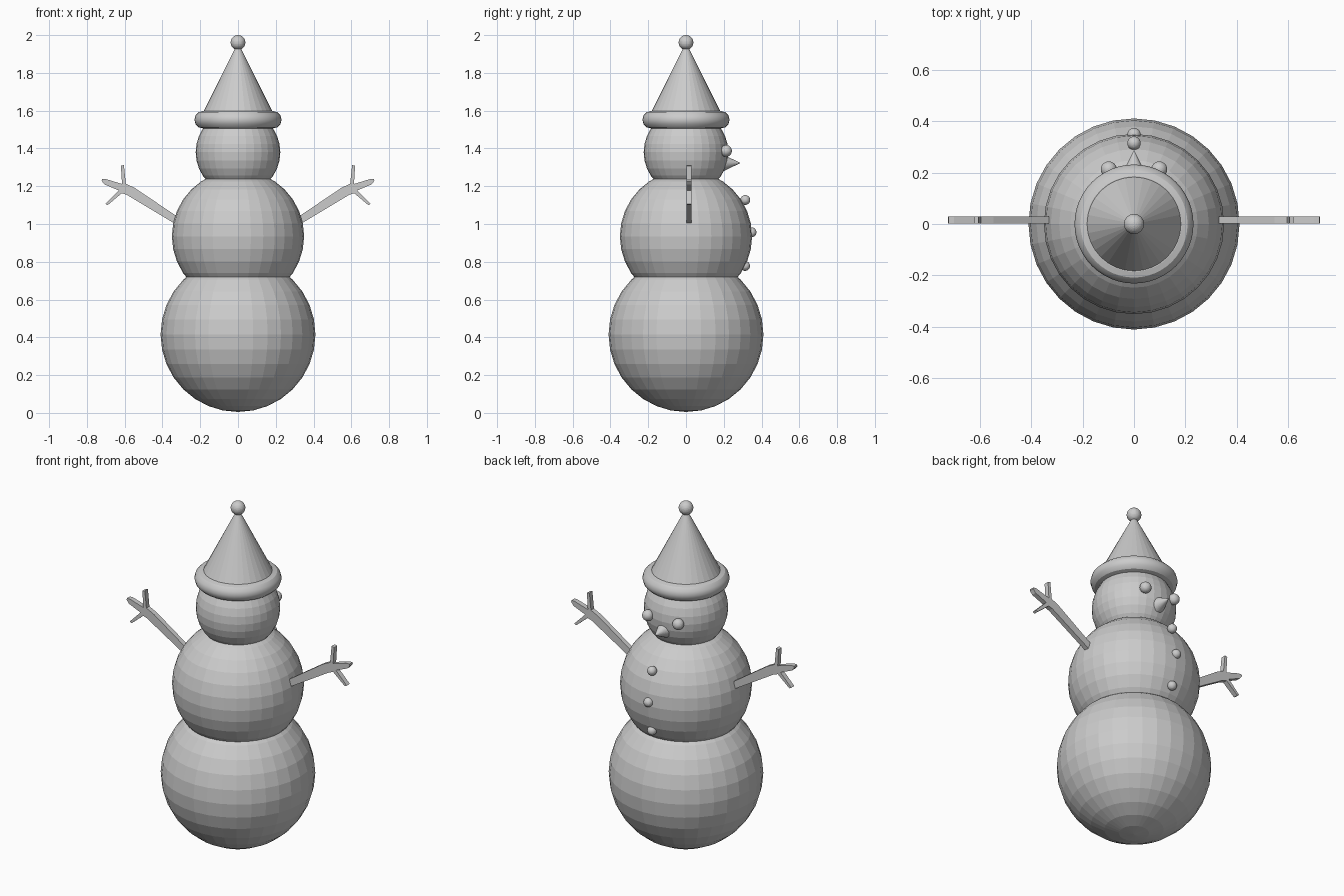
import bpy, bmesh
from math import pi

if "Cube" in bpy.data.objects:
    bpy.data.objects.remove(bpy.data.objects["Cube"])


def ball(name, r, loc, seg=32, rings=16):
    bpy.ops.mesh.primitive_uv_sphere_add(segments=seg, ring_count=rings, radius=r, location=loc)
    bpy.context.object.name = name
    return bpy.context.object


def cone(name, r, depth, loc, rot=(0, 0, 0)):
    bpy.ops.mesh.primitive_cone_add(vertices=32, radius1=r, radius2=0, depth=depth,
                                    location=loc, rotation=rot)
    bpy.context.object.name = name


# Stacked snow balls
ball("body_bottom", 0.41, (0, 0, 0.415))
ball("body_middle", 0.35, (0, 0, 0.935))
ball("head", 0.224, (0, 0, 1.38))

# Hat: rolled brim, cone and bobble
bpy.ops.mesh.primitive_torus_add(major_radius=0.185, minor_radius=0.046, major_segments=48,
                                 minor_segments=12, location=(0, 0, 1.552))
bpy.context.object.name = "hat_brim"
bpy.ops.object.shade_smooth_by_angle()
cone("hat_cone", 0.206, 0.41, (0, 0, 1.755))
ball("hat_bobble", 0.039, (0, 0, 1.961))

# Eyes and nose
for side, x in (("left", -0.098), ("right", 0.098)):
    ball("eye_" + side, 0.031, (x, 0.212, 1.387))
cone("nose", 0.044, 0.09, (0, 0.243, 1.323), (-pi / 2, 0, 0))

# Buttons down the middle ball
for i, (y, z) in enumerate(((0.314, 1.127), (0.347, 0.956), (0.313, 0.778))):
    ball("button_%d" % (i + 1), 0.026, (0, y, z))

# Flat twig arms: forked outline in the xz plane, given thickness along y
OUTLINE = [(0.335, 1.002), (0.590, 1.155), (0.615, 1.163), (0.690, 1.100), (0.702, 1.107),
           (0.632, 1.178), (0.706, 1.209), (0.722, 1.228), (0.720, 1.238), (0.700, 1.238),
           (0.614, 1.212), (0.620, 1.308), (0.604, 1.312), (0.594, 1.214), (0.545, 1.190),
           (0.330, 1.045)]
for side, s in (("left", -1), ("right", 1)):
    bm = bmesh.new()
    face = bm.faces.new([bm.verts.new((s * x, 0.002, z)) for x, z in OUTLINE])
    ext = bmesh.ops.extrude_face_region(bm, geom=[face])
    moved = [v for v in ext["geom"] if isinstance(v, bmesh.types.BMVert)]
    bmesh.ops.translate(bm, verts=moved, vec=(0, 0.028, 0))
    bmesh.ops.recalc_face_normals(bm, faces=bm.faces)
    mesh = bpy.data.meshes.new("arm_" + side)
    bm.to_mesh(mesh)
    bm.free()
    bpy.context.collection.objects.link(bpy.data.objects.new("arm_" + side, mesh))
